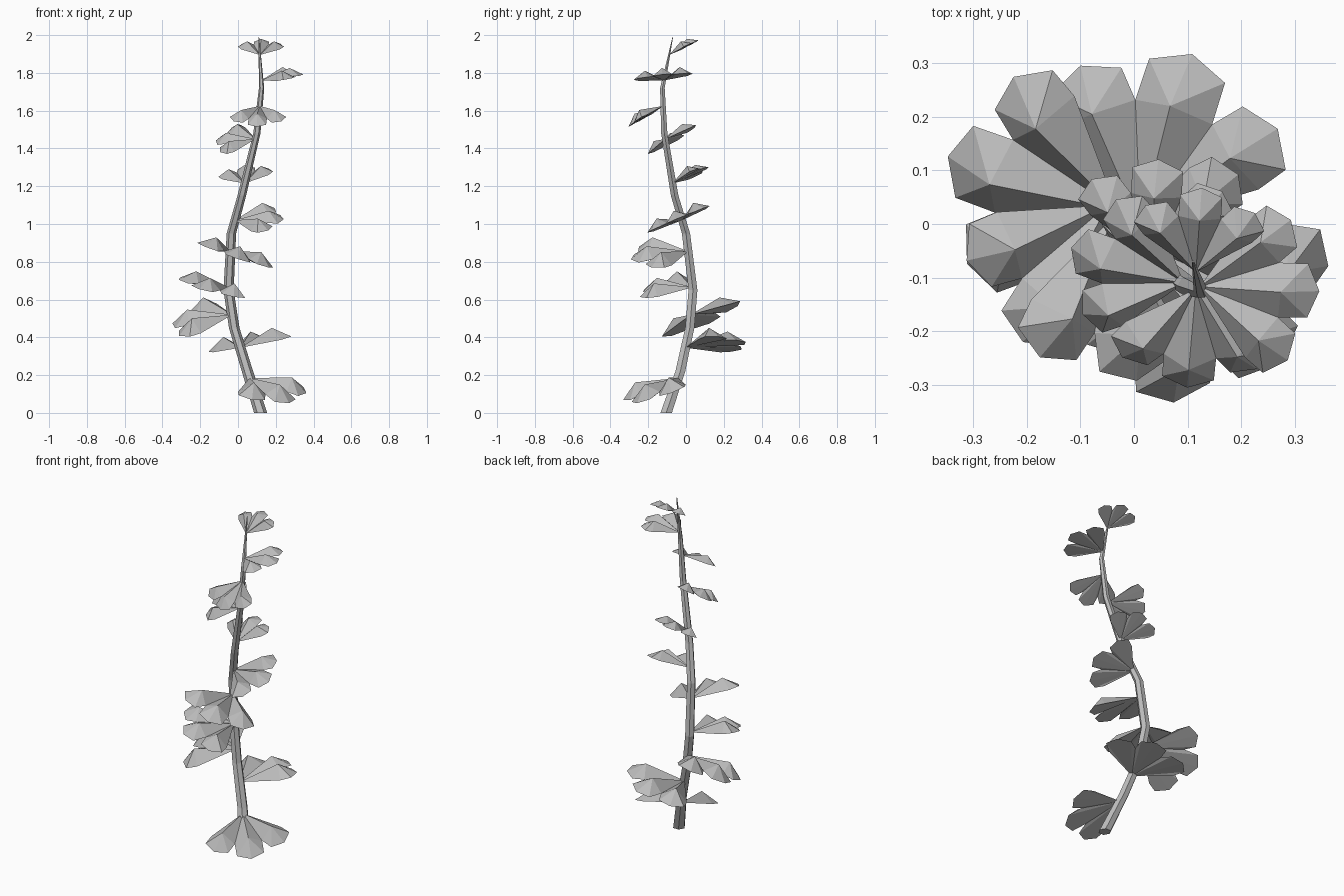
import bpy, bmesh
from math import radians, sin, cos, pi
from mathutils import Matrix, Vector

cube = bpy.data.objects.get("Cube")
if cube:
    bpy.data.objects.remove(cube, do_unlink=True)

grey = bpy.data.materials.new("plain grey")
grey.use_nodes = True
colour = (0.5, 0.5, 0.5, 1)
grey.diffuse_color = colour
grey.node_tree.nodes["Principled BSDF"].inputs["Base Color"].default_value = colour


def finish(bm, name):
    mesh = bpy.data.meshes.new(name)
    bm.to_mesh(mesh)
    bm.free()
    mesh.materials.append(grey)
    part = bpy.data.objects.new(name, mesh)
    bpy.context.collection.objects.link(part)
    return part


# Stem centre line with radius: x, y, z, r
STEM = [(.12, -.105, 0, .035), (.05, -.03, .22, .03), (-.02, .02, .45, .028),
        (-.05, .037, .65, .027), (-.035, 0, .95, .025), (.02, -.06, 1.15, .023),
        (.1, -.115, 1.48, .019), (.125, -.125, 1.72, .014), (.11, -.07, 1.99, .002)]


def stem_point(z):
    for a, b in zip(STEM, STEM[1:]):
        if z <= b[2]:
            return Vector(a[:3]).lerp(Vector(b[:3]), (z - a[2]) / (b[2] - a[2]))


# Stem: tapering six-sided tube
def build_stem(sides=6):
    bm = bmesh.new()
    rings = []
    for x, y, z, r in STEM:
        turns = [2 * pi * i / sides for i in range(sides)]
        rings.append([bm.verts.new((x + r * cos(t), y + r * sin(t), z)) for t in turns])
    for low, high in zip(rings, rings[1:]):
        for i in range(sides):
            j = (i + 1) % sides
            bm.faces.new((low[i], low[j], high[j], high[i]))
    bm.faces.new(rings[0][::-1])
    bm.faces.new(rings[-1])
    finish(bm, "stem")


# Leaf: fan of three lobes with raised ridges, blunt tips and a creased underside
def build_leaf(name, z, heading, length, pitch, roll):
    bm = bmesh.new()

    def polar(angle, reach, height=0):
        a = radians(angle)
        return bm.verts.new((reach * cos(a), reach * sin(a), height))

    base = bm.verts.new((0, 0, 0))
    spread = 38
    valleys = [polar(spread * k, .7, .04 if abs(k) < 1 else 0) for k in (-1.47, -.5, .5, 1.47)]
    for k in range(3):
        middle = spread * (k - 1)
        size = 1 if k == 1 else .95
        ridge = polar(middle, .7 * size, .21)
        rim = [valleys[k], polar(middle - 14, .93 * size, .02), polar(middle, size, .02),
               polar(middle + 14, .93 * size, .02), valleys[k + 1]]
        bm.faces.new((base, rim[0], ridge))
        bm.faces.new((base, ridge, rim[-1]))
        for a, b in zip(rim, rim[1:]):
            bm.faces.new((ridge, a, b))
            bm.faces.new((base, b, a))
    leaf = finish(bm, name)
    leaf.matrix_world = (Matrix.Translation(stem_point(z))
                         @ Matrix.Rotation(radians(heading), 4, "Z")
                         @ Matrix.Rotation(radians(-pitch), 4, "Y")
                         @ Matrix.Rotation(radians(roll), 4, "X")
                         @ Matrix.Scale(length, 4))


# Height on stem, heading, length, pitch, roll
LEAVES = [(.185, -46, .33, -25, 6), (.345, 73, .335, 4, -10), (.52, 162, .335, -9, -24),
          (.665, -122, .3, -3, -15), (.855, -82, .31, -9, -18), (1.02, -7, .26, 0, 23),
          (1.215, 87, .21, 23, -6), (1.45, 162, .22, -3, -30), (1.625, -95, .215, -32, 0),
          (1.76, -2, .225, 7, 6), (1.895, 86, .175, 25, 0)]

build_stem()
for number, leaf in enumerate(LEAVES, 1):
    build_leaf(f"leaf_{number}", *leaf)
